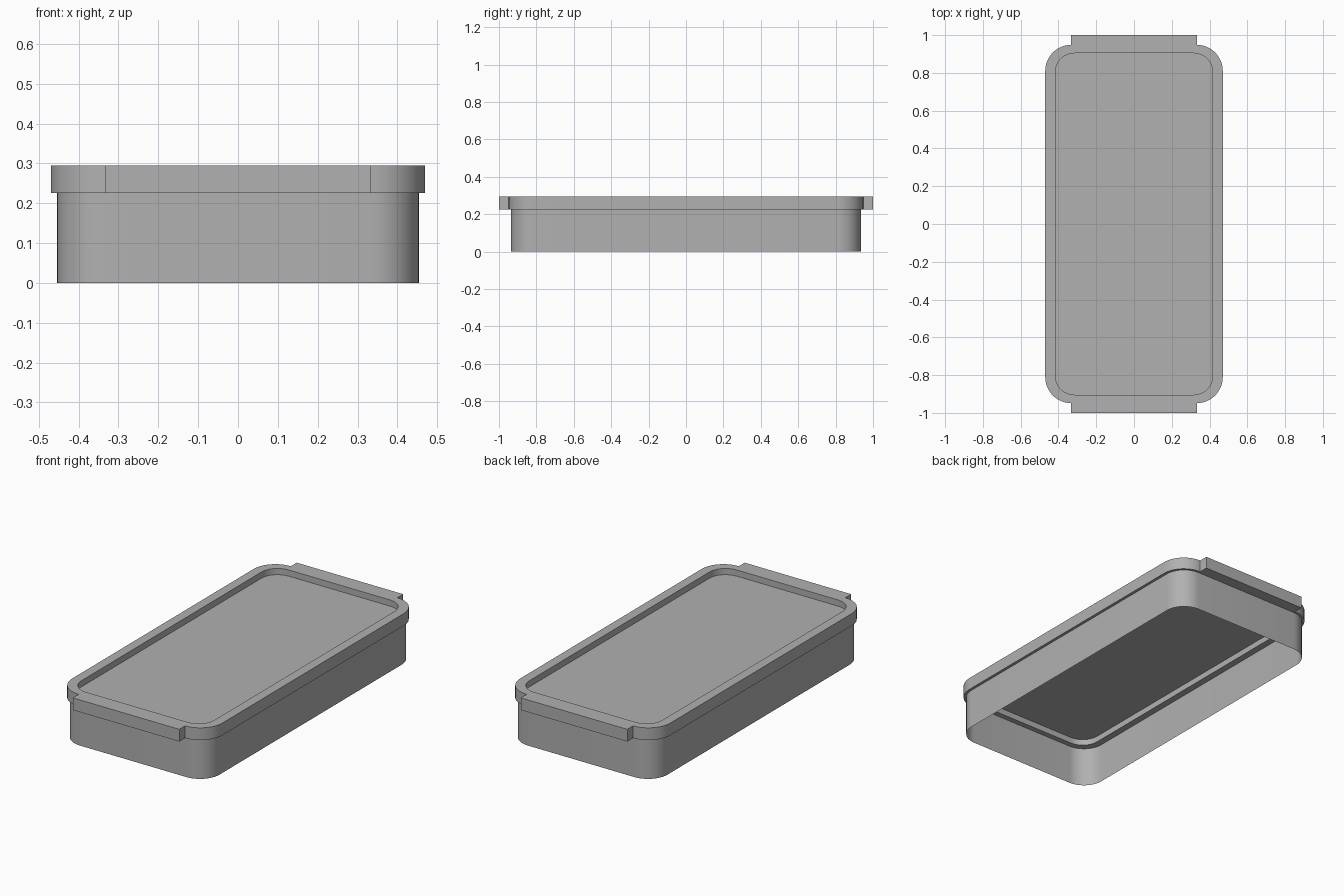
import bpy, bmesh, math

if "Cube" in bpy.data.objects:
    bpy.data.objects.remove(bpy.data.objects["Cube"])

SEG = 12            # segments per rounded corner
N = 4 * (SEG + 1)   # vertices per outline loop
BASE, SHELF, PANEL, TOP = 0.0, 0.226, 0.26, 0.295

GREY = bpy.data.materials.new("dark_grey")
GREY.diffuse_color = (0.44, 0.44, 0.44, 1)
GREY.use_nodes = True
GREY.node_tree.nodes["Principled BSDF"].inputs["Base Color"].default_value = GREY.diffuse_color


def rounded_loop(bm, hx, hy, r, z):
    """Counter-clockwise rounded rectangle of vertices."""
    verts = []
    for k, (sx, sy) in enumerate([(1, 1), (-1, 1), (-1, -1), (1, -1)]):
        for i in range(SEG + 1):
            a = math.pi / 2 * (k + i / SEG)
            verts.append(bm.verts.new((sx * (hx - r) + r * math.cos(a),
                                       sy * (hy - r) + r * math.sin(a), z)))
    return verts


def bridge(bm, a, b):
    """Quads between two loops; faces point outward when b is above a."""
    return [bm.faces.new((a[i], a[(i + 1) % N], b[(i + 1) % N], b[i]))
            for i in range(N)]


def finish(bm, name):
    mesh = bpy.data.meshes.new(name)
    bm.to_mesh(mesh)
    bm.free()
    mesh.materials.append(GREY)
    ob = bpy.data.objects.new(name, mesh)
    bpy.context.collection.objects.link(ob)
    bpy.ops.object.select_all(action='DESELECT')
    ob.select_set(True)
    bpy.context.view_layer.objects.active = ob
    bpy.ops.object.shade_smooth_by_angle(angle=math.radians(30))
    return ob


OUTER = (0.47, 0.948, 0.137)
INNER = (0.416, 0.904, 0.1)
BODY = (0.454, 0.935, 0.121)

# Thin body wall, open at the bottom
bm = bmesh.new()
bridge(bm, rounded_loop(bm, *BODY, BASE), rounded_loop(bm, *BODY, SHELF))
finish(bm, "body_wall")

# Raised rim with an end tab pulled from each short side
bm = bmesh.new()
out_low, out_top = (rounded_loop(bm, *OUTER, z) for z in (SHELF, TOP))
in_low, in_top = (rounded_loop(bm, *INNER, z) for z in (SHELF, TOP))
outside = bridge(bm, out_low, out_top)
bridge(bm, out_top, in_top)
bridge(bm, in_top, in_low)
bridge(bm, in_low, out_low)
ends = [outside[SEG], outside[SEG + N // 2]]
for face in bmesh.ops.extrude_discrete_faces(bm, faces=ends)["faces"]:
    for v in face.verts:
        v.co.y = math.copysign(1.0, v.co.y)
bmesh.ops.recalc_face_normals(bm, faces=bm.faces)
finish(bm, "rim_with_tabs")

# Recessed top panel inside the rim
bm = bmesh.new()
bm.faces.new(rounded_loop(bm, *INNER, PANEL))
finish(bm, "top_panel")
